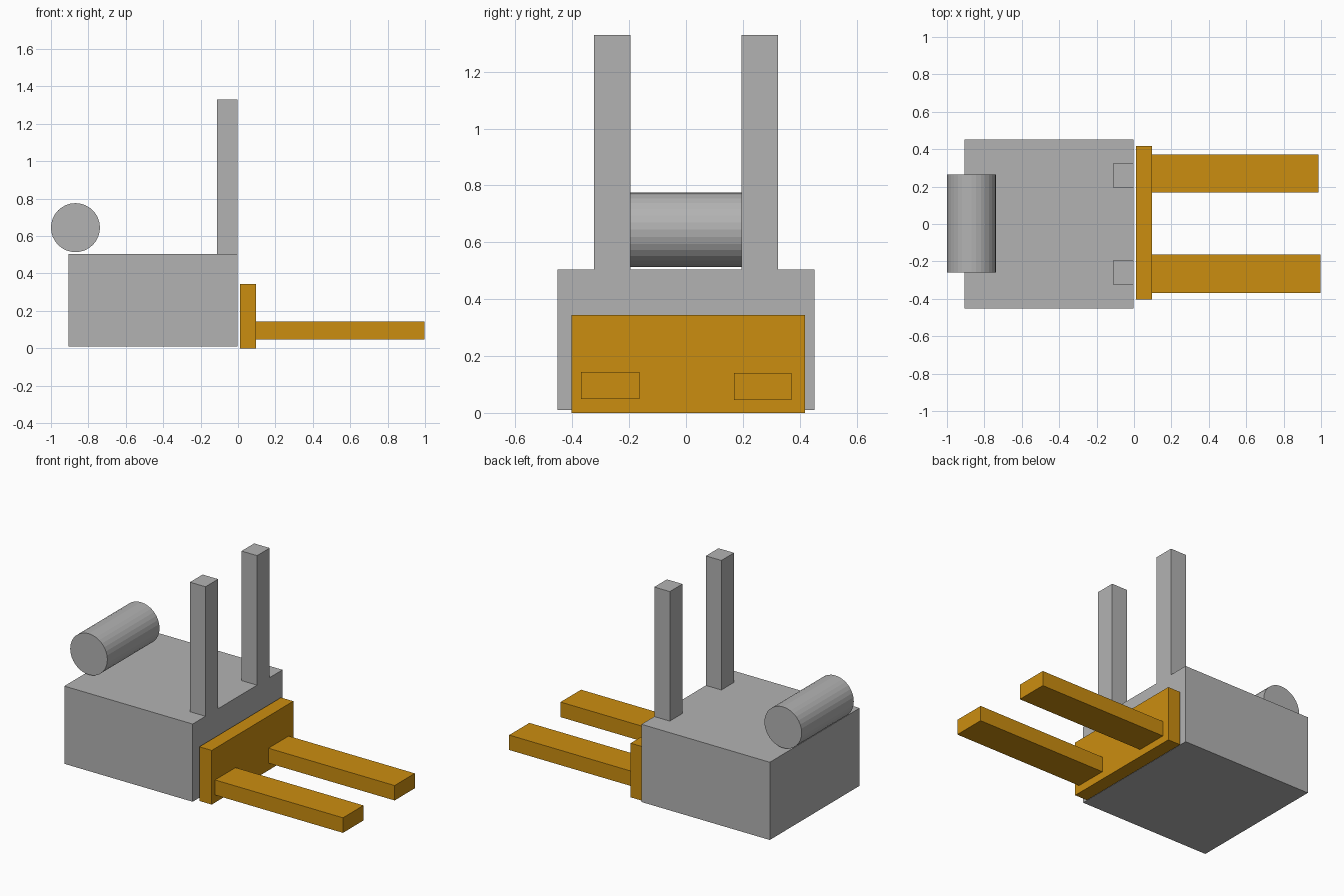
import bpy
import math

if "Cube" in bpy.data.objects:
    bpy.data.objects.remove(bpy.data.objects["Cube"])


def material(name, rgb):
    m = bpy.data.materials.new(name)
    m.diffuse_color = (*rgb, 1.0)
    m.use_nodes = True
    m.node_tree.nodes["Principled BSDF"].inputs["Base Color"].default_value = m.diffuse_color
    return m


GREY = material("grey", (0.45, 0.45, 0.45))
ORANGE = material("amber", (0.60, 0.27, 0.005))


def box(name, x, y, z, mat):
    """Axis-aligned box from (min, max) ranges."""
    bpy.ops.mesh.primitive_cube_add(size=1, location=[sum(r) / 2 for r in (x, y, z)])
    ob = bpy.context.object
    ob.name = name
    ob.scale = [r[1] - r[0] for r in (x, y, z)]
    bpy.ops.object.transform_apply(location=False, rotation=False, scale=True)
    ob.data.materials.append(mat)
    return ob


# Truck body
box("body", (-0.907, -0.003), (-0.452, 0.452), (0.01, 0.505), GREY)

# Mast posts, mirrored left and right
for side, sign in (("front", -1), ("back", 1)):
    y = sorted((sign * 0.196, sign * 0.323))
    box(f"mast_post_{side}", (-0.112, -0.003), y, (0.505, 1.33), GREY)

# Rear cylinder lying across the body
bpy.ops.mesh.primitive_cylinder_add(vertices=32, radius=0.131, depth=0.525,
                                    location=(-0.869, 0.002, 0.645),
                                    rotation=(math.pi / 2, 0, 0))
tank = bpy.context.object
tank.name = "rear_cylinder"
tank.data.materials.append(GREY)

# Fork carriage plate
box("carriage_plate", (0.01, 0.097), (-0.403, 0.418), (0.0, 0.345), ORANGE)

# Forks, slightly different in length
box("fork_front", (0.095, 0.998), (-0.369, -0.163), (0.048, 0.144), ORANGE)
box("fork_back", (0.095, 0.986), (0.168, 0.371), (0.046, 0.141), ORANGE)
